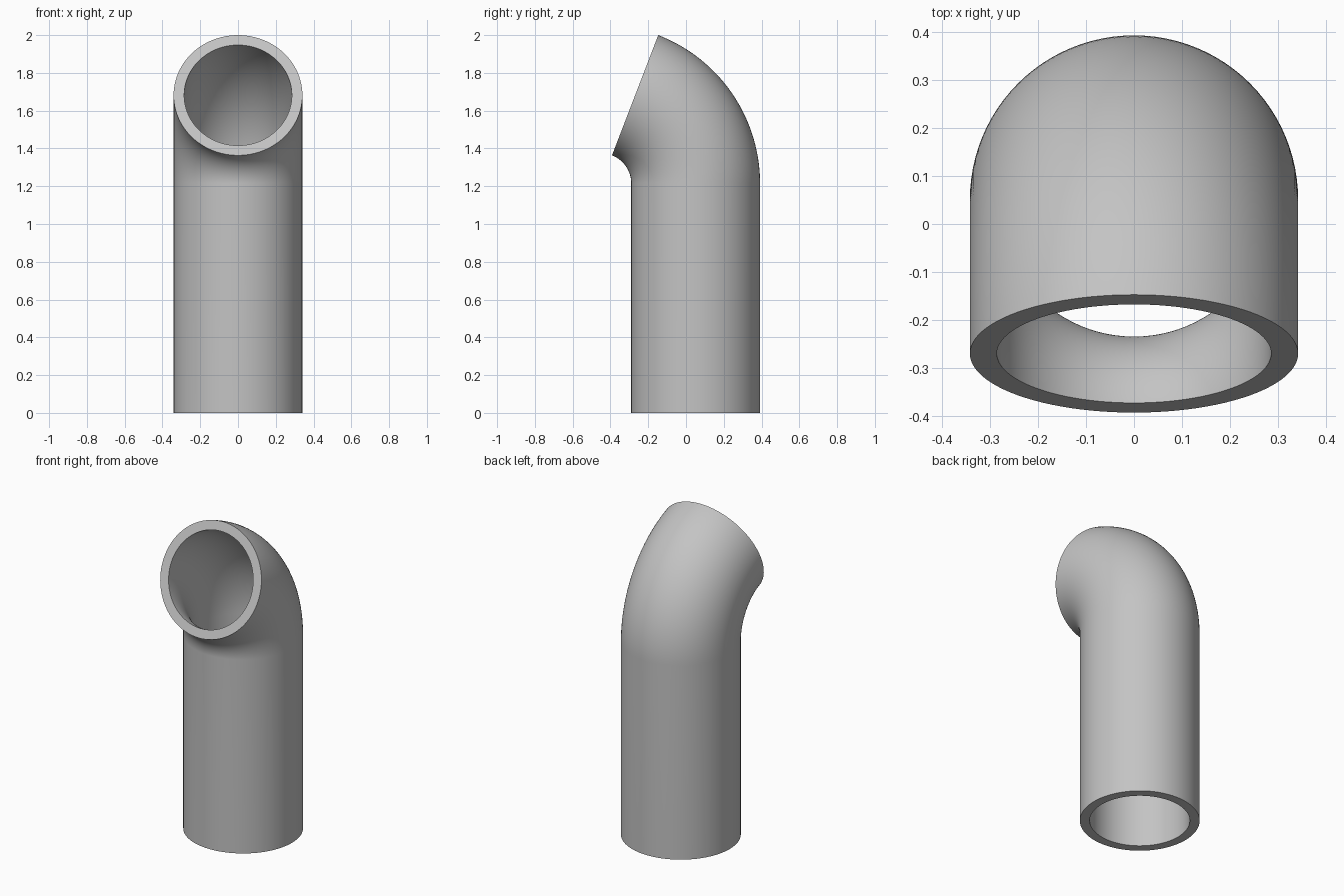
import bpy, bmesh, math
from mathutils import Vector

cube = bpy.data.objects.get("Cube")
if cube:
    bpy.data.objects.remove(cube, do_unlink=True)

OUTER, INNER = 0.341, 0.285      # pipe radii
CENTRE_Y = 0.051                 # axis of the upright pipe
BEND_R, BEND_Z = 0.5, 1.215      # elbow radius and start height
BEND = math.radians(68.95)       # elbow sweep
SIDES, STEPS = 96, 40

grey = bpy.data.materials.new("plain grey")
grey.use_nodes = True
colour = (0.55, 0.55, 0.55, 1)
grey.diffuse_color = colour
grey.node_tree.nodes["Principled BSDF"].inputs["Base Color"].default_value = colour


def stations():
    """Centre and in-plane direction of each cross-section along the pipe."""
    yield Vector((0, CENTRE_Y, 0)), Vector((0, 1, 0))
    pivot = Vector((0, CENTRE_Y - BEND_R, BEND_Z))
    for i in range(STEPS + 1):
        a = BEND * i / STEPS
        out = Vector((0, math.cos(a), math.sin(a)))
        yield pivot + out * BEND_R, out


def ring(bm, centre, out, radius):
    side = Vector((1, 0, 0))
    turns = [math.tau * k / SIDES for k in range(SIDES)]
    return [bm.verts.new(centre + radius * (side * math.cos(t) + out * math.sin(t)))
            for t in turns]


# Outer wall up, inner wall back down, closed by the two flat rims
bm = bmesh.new()
path = list(stations())
rings = [ring(bm, c, o, OUTER) for c, o in path]
rings += [ring(bm, c, o, INNER) for c, o in reversed(path)]
for a, b in zip(rings, rings[1:] + rings[:1]):
    for k in range(SIDES):
        n = (k + 1) % SIDES
        bm.faces.new((a[k], a[n], b[n], b[k]))
bmesh.ops.recalc_face_normals(bm, faces=bm.faces)

mesh = bpy.data.meshes.new("elbow_pipe")
bm.to_mesh(mesh)
bm.free()
mesh.materials.append(grey)
pipe = bpy.data.objects.new("elbow_pipe", mesh)
bpy.context.collection.objects.link(pipe)

# Smooth walls, crisp rims
bpy.ops.object.select_all(action='DESELECT')
pipe.select_set(True)
bpy.context.view_layer.objects.active = pipe
bpy.ops.object.shade_smooth_by_angle(angle=math.radians(30))
